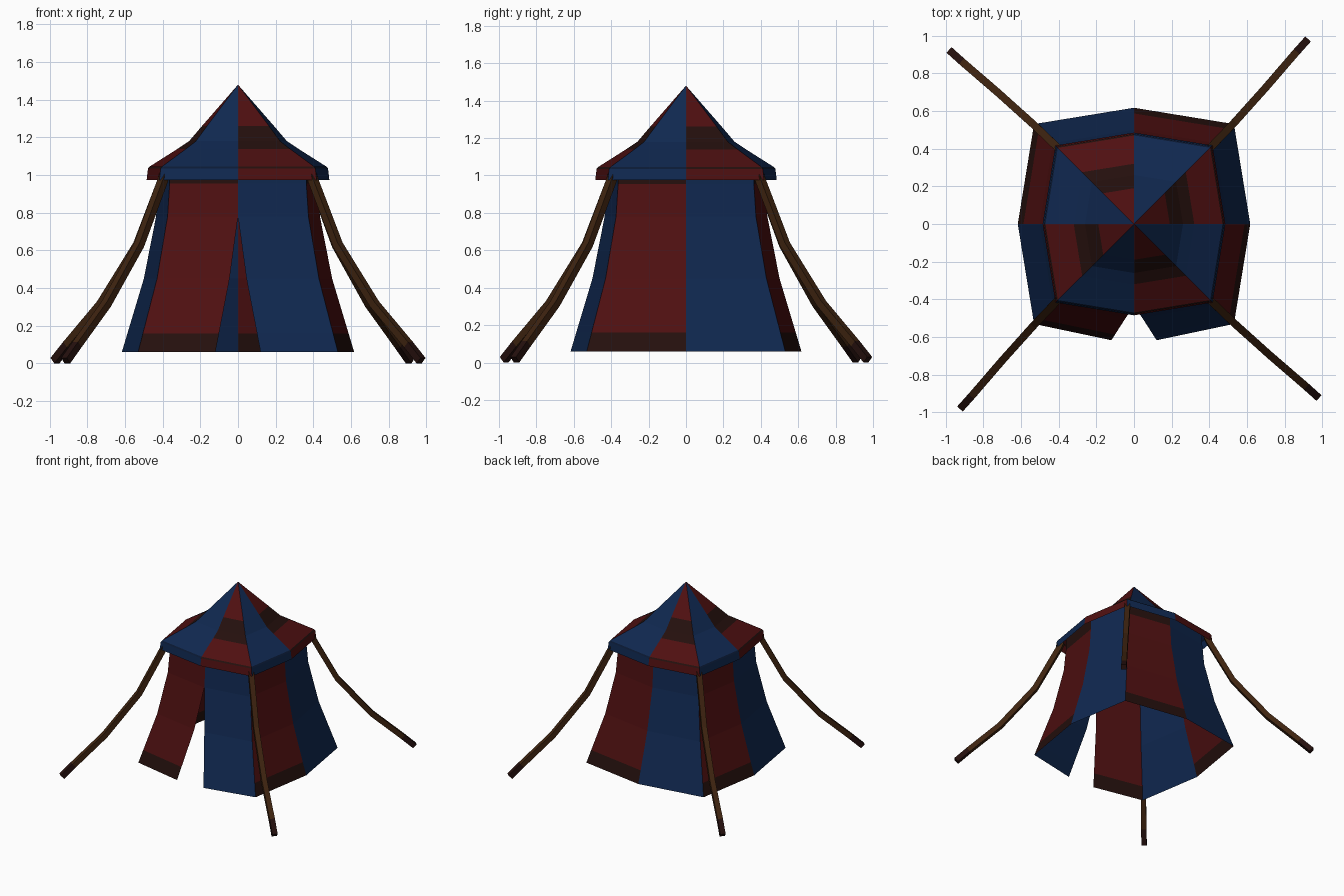
import bpy, bmesh
from math import cos, sin, pi
from mathutils import Vector, Matrix

cube = bpy.data.objects.get("Cube")
if cube:
    bpy.data.objects.remove(cube)


def material(name, rgb):
    mat = bpy.data.materials.new(name)
    mat.use_nodes = True
    mat.diffuse_color = (*rgb, 1)
    mat.node_tree.nodes["Principled BSDF"].inputs["Base Color"].default_value = (*rgb, 1)
    return mat


red = material("red canvas", (0.078, 0.005, 0.0055))
blue = material("blue canvas", (0.005, 0.021, 0.08))
dark = material("dark trim", (0.018, 0.005, 0.004))
navy = material("navy seam", (0.003, 0.010, 0.035))
wood = material("brown wood", (0.048, 0.017, 0.005))


def finish(bm, name, mats):
    bmesh.ops.remove_doubles(bm, verts=bm.verts, dist=0.0005)
    mesh = bpy.data.meshes.new(name)
    bm.to_mesh(mesh)
    bm.free()
    for m in mats:
        mesh.materials.append(m)
    obj = bpy.data.objects.new(name, mesh)
    bpy.context.collection.objects.link(obj)
    return obj


def corner(k, r):
    # squarish octagon: the diagonal corners reach further out
    reach = r * (1.216 if k % 2 else 1)
    return Vector((reach * cos(k * pi / 4), reach * sin(k * pi / 4), 0))


def canvas(name, profile, red_parity, bands, slit=None):
    """Eight striped panels; bands lists (low, high, material indices for red and blue)."""
    bm = bmesh.new()
    for k in range(8):
        is_red = k % 2 == red_parity
        for (r0, z0), (r1, z1) in zip(profile, profile[1:]):
            quad = []
            for j, r, z in ((k, r0, z0), (k + 1, r0, z0), (k + 1, r1, z1), (k, r1, z1)):
                p = corner(j, r)
                p.z = z
                if slit and j == 6:
                    p.x += slit(z) * (1 if k == 6 else -1)
                if all((p - q).length > 0.0005 for q in quad):
                    quad.append(p)
            face = bm.faces.new([bm.verts.new(p) for p in quad])
            face.material_index = 0 if is_red else 1
            mid = (z0 + z1) / 2
            for low, high, on_red, on_blue in bands:
                if low < mid < high:
                    face.material_index = on_red if is_red else on_blue
    return finish(bm, name, (red, blue, dark, navy))


# Flared walls, parted at the front
def slit(z):
    if z >= 0.78:
        return 0
    if z >= 0.45:
        return 0.045 * (0.78 - z) / 0.33
    return 0.045 + 0.075 * (0.45 - z) / 0.39


canvas("tent_walls",
       [(0.617, 0.06), (0.587, 0.16), (0.5, 0.45), (0.435, 0.78), (0.422, 0.955), (0.42, 1.05)],
       1, [(0, 0.16, 2, 1), (0.955, 1.1, 2, 1)], slit)

# Roof with hanging valance
canvas("tent_roof",
       [(0.485, 0.975), (0.478, 1.035), (0.47, 1.045), (0.32, 1.14), (0.26, 1.18),
        (0.19, 1.262), (0, 1.48)],
       0, [(1.035, 1.045, 2, 3), (1.14, 1.262, 2, 1)])


# Bent support poles, one at each diagonal corner
def pole(name, turn):
    path = [Vector(p) for p in ((0.385, 0.385, 1.02), (0.40, 0.40, 0.97), (0.525, 0.53, 0.63),
                                (0.70, 0.725, 0.315), (0.855, 0.905, 0.1), (0.915, 0.972, 0.015))]
    bm = bmesh.new()
    rings = []
    for i, p in enumerate(path):
        along = (path[min(i + 1, len(path) - 1)] - path[max(i - 1, 0)]).normalized()
        side = along.cross(Vector((0, 0, 1))).normalized()
        up = side.cross(along)
        rings.append([bm.verts.new(p + 0.02 * (a * side + b * up))
                      for a, b in ((-1, -1), (1, -1), (1, 1), (-1, 1))])
    for i, (low, high) in enumerate(zip(rings, rings[1:])):
        for s in range(4):
            t = (s + 1) % 4
            bm.faces.new((low[s], low[t], high[t], high[s])).material_index = int(i == len(path) - 2)
    bm.faces.new(rings[0])
    bm.faces.new(rings[-1]).material_index = 1
    bmesh.ops.recalc_face_normals(bm, faces=bm.faces)
    bm.transform(Matrix.Rotation(turn * pi / 2, 4, "Z"))
    finish(bm, name, (wood, dark))


for turn, place in enumerate(("back_left", "back_right", "front_right", "front_left")):
    pole("pole_" + place, turn)
